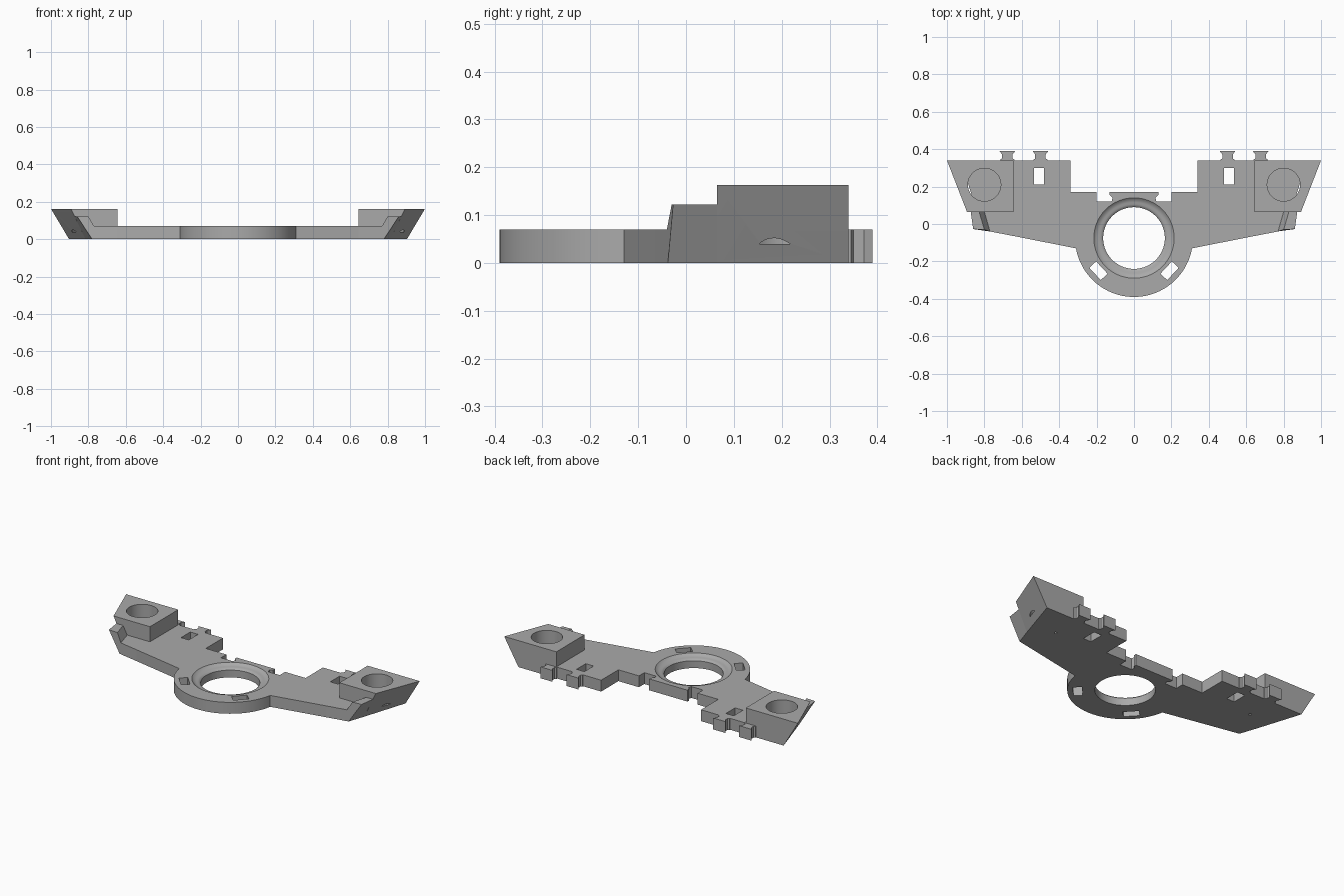
import bpy, bmesh, math
from mathutils import Vector

old = bpy.data.objects.get("Cube")
if old:
    bpy.data.objects.remove(old, do_unlink=True)

THICK = 0.07
RING = Vector((0, -0.075, 0))

grey = bpy.data.materials.new("matte grey")
grey.use_nodes = True
grey.diffuse_color = (0.4, 0.4, 0.4, 1)
grey.node_tree.nodes["Principled BSDF"].inputs["Base Color"].default_value = (0.4, 0.4, 0.4, 1)


def finish(name, bm):
    bmesh.ops.recalc_face_normals(bm, faces=bm.faces)
    mesh = bpy.data.meshes.new(name)
    bm.to_mesh(mesh)
    bm.free()
    mesh.materials.append(grey)
    obj = bpy.data.objects.new(name, mesh)
    bpy.context.collection.objects.link(obj)
    return obj


def loft(name, first, second):
    """Solid between two matching loops of points."""
    bm = bmesh.new()
    a = [bm.verts.new(p) for p in first]
    b = [bm.verts.new(p) for p in second]
    bm.faces.new(a)
    bm.faces.new(b)
    for i in range(len(a)):
        j = (i + 1) % len(a)
        bm.faces.new((a[i], a[j], b[j], b[i]))
    return finish(name, bm)


def prism(name, outline, z0, z1):
    return loft(name, [(x, y, z0) for x, y in outline], [(x, y, z1) for x, y in outline])


def disc(x, y, r, count=48, start=0.0, sweep=math.tau):
    return [(x + r * math.cos(start + sweep * i / count),
             y + r * math.sin(start + sweep * i / count)) for i in range(count)]


def lathe(name, profile, centre, count=64):
    """Solid of revolution from radius and height pairs."""
    bm = bmesh.new()
    rings = [[bm.verts.new((x, y, z)) for x, y in disc(centre.x, centre.y, r, count)]
             for r, z in profile]
    for low, high in zip(rings, rings[1:]):
        for i in range(count):
            j = (i + 1) % count
            bm.faces.new((low[i], low[j], high[j], high[i]))
    bm.faces.new(rings[0])
    bm.faces.new(rings[-1])
    return finish(name, bm)


def activate(obj):
    bpy.ops.object.select_all(action='DESELECT')
    obj.select_set(True)
    bpy.context.view_layer.objects.active = obj


def combine(obj, tool, operation='DIFFERENCE'):
    tool.hide_render = True
    mod = obj.modifiers.new("boolean", 'BOOLEAN')
    mod.operation = operation
    mod.solver = 'EXACT'
    mod.object = tool
    activate(obj)
    bpy.ops.object.modifier_apply(modifier=mod.name)
    bpy.data.objects.remove(tool, do_unlink=True)


def smooth(obj):
    activate(obj)
    bpy.ops.object.shade_smooth_by_angle(angle=math.radians(25))


def mirror(obj):
    mod = obj.modifiers.new("mirror", 'MIRROR')
    activate(obj)
    bpy.ops.object.modifier_apply(modifier=mod.name)


# Central plate: round nose, tapering arms and stepped, notched rear edge
nose = disc(RING.x, RING.y, 0.315, 28, -math.pi / 2, math.radians(80))
half = nose + [
    (0.31, -0.13), (0.645, -0.064), (0.645, 0.34), (0.34, 0.34), (0.34, 0.172),
    (0.2, 0.172), (0.2, 0.12), (0.12, 0.12), (0.115, 0.14), (0.13, 0.155), (0.13, 0.172)]
outline = half + [(-x, y) for x, y in reversed(half[1:])]
plate = prism("mounting_plate", outline, 0, THICK)

# Central bore with a rounded seat around its upper edge
combine(plate, lathe("bore_cutter", [
    (0.165, -0.02), (0.165, 0.045), (0.172, 0.052), (0.18, 0.055), (0.19, 0.056),
    (0.2, 0.059), (0.208, 0.064), (0.215, THICK), (0.215, 0.1)], RING))

# Angled nose slots and rectangular arm slots
for side in (-1, 1):
    tangent = Vector((side * 0.68, 0.73))
    radial = Vector((side * 0.73, -0.68))
    mid = Vector((side * 0.19, -0.25))
    slot = [mid + tangent * a * 0.045 + radial * b * 0.025
            for a, b in ((-1, -1), (1, -1), (1, 1), (-1, 1))]
    combine(plate, prism("nose_slot_cutter", slot, -0.02, 0.1))
    arm = [(side * x, y) for x, y in ((0.482, 0.21), (0.535, 0.21), (0.535, 0.3), (0.482, 0.3))]
    combine(plate, prism("arm_slot_cutter", arm, -0.02, 0.1))
smooth(plate)

# Raised end pods with a slanted outer wall and a blind socket
pod = loft("end_pods",
           [(0.645, 0.065, 0), (0.815, 0.065, 0), (0.893, 0.065, 0.163), (0.645, 0.065, 0.163)],
           [(0.645, 0.34, 0), (0.903, 0.34, 0), (1.0, 0.34, 0.163), (0.645, 0.34, 0.163)])
combine(pod, prism("socket_cutter", disc(0.8, 0.21, 0.088), 0.04, 0.2))
combine(pod, prism("pin_hole_cutter", disc(0.69, 0.16, 0.008, 12), -0.02, 0.03))
mirror(pod)
smooth(pod)

# Lower front part of each end, with its raised outer lug
lug = loft("end_lugs",
           [(0.645, -0.064, 0), (0.78, -0.038, 0), (0.86, -0.027, 0.122),
            (0.8, -0.03, 0.122), (0.77, -0.04, THICK), (0.645, -0.064, THICK)],
           [(0.645, 0.065, 0), (0.815, 0.065, 0), (0.873, 0.065, 0.122),
            (0.828, 0.065, 0.122), (0.8, 0.065, THICK), (0.645, 0.065, THICK)])
mirror(lug)

# Flared locating tabs on the rear edge
for label, x in (("inner", 0.5), ("outer", 0.677)):
    right = [(0.038, 0.335), (0.038, 0.345), (0.028, 0.35), (0.028, 0.372), (0.042, 0.39)]
    shape = [(x + w, y) for w, y in right] + [(x - w, y) for w, y in reversed(right)]
    mirror(prism(label + "_rear_tabs", shape, 0, THICK))
